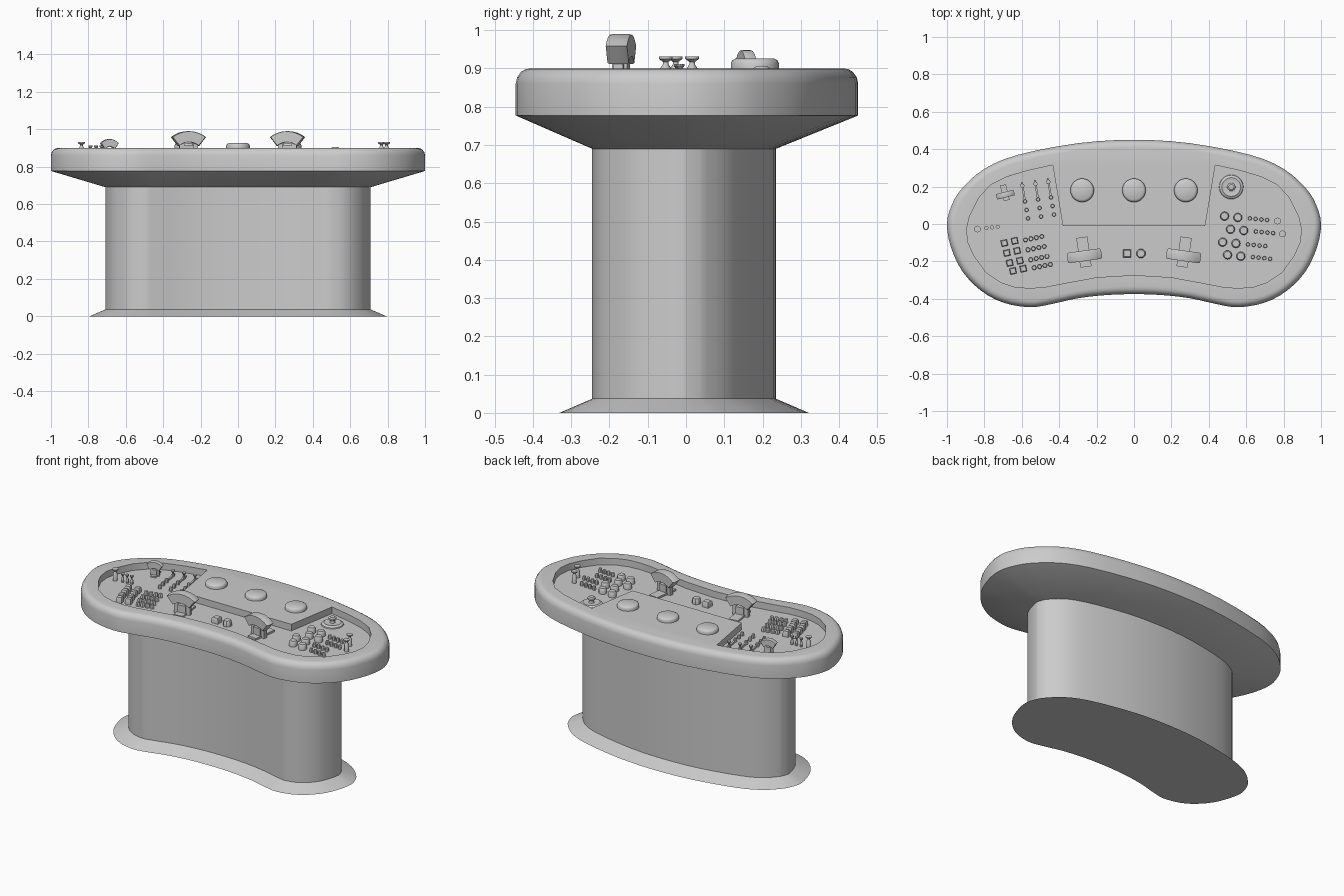
import bpy, bmesh
from math import sin, cos, pi, radians
from mathutils import Vector, Matrix

if "Cube" in bpy.data.objects:
    bpy.data.objects.remove(bpy.data.objects["Cube"])

FLOOR = 0.858


def finish(name, bm, angle=35):
    bmesh.ops.recalc_face_normals(bm, faces=bm.faces)
    me = bpy.data.meshes.new(name)
    bm.to_mesh(me)
    bm.free()
    ob = bpy.data.objects.new(name, me)
    bpy.context.collection.objects.link(ob)
    bpy.ops.object.select_all(action='DESELECT')
    ob.select_set(True)
    bpy.context.view_layer.objects.active = ob
    bpy.ops.object.shade_smooth_by_angle(angle=radians(angle))
    return ob


def mirrored(half):
    pts = [Vector(p) for p in half]
    return pts + [Vector((-p.x, p.y)) for p in reversed(pts) if abs(p.x) > 1e-4]


def spline(pts, n=3):
    out, c = [], len(pts)
    for i in range(c):
        a, b, d, e = (pts[(i + k) % c] for k in (-1, 0, 1, 2))
        for j in range(n):
            t = j / n
            out.append(0.5 * (2 * b + (d - a) * t + (2 * a - 5 * b + 4 * d - e) * t * t
                              + (3 * b - a - 3 * d + e) * t ** 3))
    return out


def inset(pts, dist):
    out = []
    for i, p in enumerate(pts):
        t = (pts[(i + 1) % len(pts)] - pts[i - 1]).normalized()
        out.append(p + Vector((-t.y, t.x)) * dist)
    return out


def loft(bm, rings):
    """Rings of 3D points, joined by quads and capped at both ends."""
    vs = [[bm.verts.new(p) for p in r] for r in rings]
    n = len(vs[0])
    for a, b in zip(vs, vs[1:]):
        for i in range(n):
            bm.faces.new((a[i], a[(i + 1) % n], b[(i + 1) % n], b[i]))
    bm.faces.new(vs[0][::-1])
    bm.faces.new(vs[-1])


def at(pts, z):
    return [(p.x, p.y, z) for p in pts]


def lathe(name, spots, profile, sides=12, rot=0.0):
    """Same turned profile repeated at every spot."""
    bm = bmesh.new()
    for x, y in spots:
        loft(bm, [[(x + r * cos(rot + 2 * pi * i / sides), y + r * sin(rot + 2 * pi * i / sides), z)
                   for i in range(sides)] for r, z in profile])
    return finish(name, bm)


def box(bm, lo, hi):
    (a, b, c), (d, e, f) = lo, hi
    loft(bm, [[(a, b, z), (d, b, z), (d, e, z), (a, e, z)] for z in (c, f)])


# kidney-shaped outlines
rim = spline(mirrored([(0, -.375), (.15, -.38), (.3, -.397), (.45, -.43), (.56, -.445), (.7, -.42),
                       (.82, -.355), (.92, -.25), (.98, -.12), (1, 0), (.975, .1), (.92, .19),
                       (.8, .295), (.62, .37), (.3, .432), (0, .45)]))
column = [Vector((p.x * .885, p.y)) for p in inset(rim, .2)]
column = [Vector((p.x, p.y if p.y < 0 else p.y * .94)) for p in column]
foot = inset(column, -.086)

# table top with rounded rim
bm = bmesh.new()
loft(bm, [at(column, .69), at(rim, .777)] +
     [at(inset(rim, d), z) for d, z in ((0, .86), (.004, .877), (.014, .891), (.026, .898), (.04, .9))])
top = finish("console_top", bm, 40)

# sunken control panel, cut around the raised island
half = [(0, -.273), (.2, -.285), (.4, -.322), (.48, -.338), (.56, -.343), (.64, -.336), (.71, -.313),
        (.79, -.26), (.855, -.17), (.887, -.1), (.895, -.03), (.88, .04), (.83, .14), (.765, .21),
        (.68, .252), (.57, .285), (.435, .315), (.38, -.012)]
panel = mirrored(half)
bm = bmesh.new()
loft(bm, [at(panel, FLOOR), at(panel, 1.0)])
cutter = finish("panel_cutter", bm)
cutter.hide_render = True
bpy.context.view_layer.objects.active = top
mod = top.modifiers.new("recess", 'BOOLEAN')
mod.operation, mod.object, mod.solver = 'DIFFERENCE', cutter, 'EXACT'
bpy.ops.object.modifier_apply(modifier=mod.name)
bpy.data.objects.remove(cutter)
bpy.ops.object.select_all(action='DESELECT')
top.select_set(True)
bpy.ops.object.shade_smooth_by_angle(angle=radians(40))

# pedestal with flared foot
bm = bmesh.new()
loft(bm, [at(foot, 0), at(column, .037), at(column, .69)])
finish("pedestal", bm, 15)

# three large round pads on the island
lathe("island_pads", [(x, .18) for x in (-.277, 0, .277)],
      [(.063, .898), (.063, .913), (.059, .921), (.05, .926)], 32)


# fan-handled levers
def lever(name, x, y, tilt, s):
    bm = bmesh.new()
    cz = .99 - .15
    arc = [radians(38 - 76 * i / 8) for i in range(9)]
    prof = [(.15 * sin(a), cz + .15 * cos(a)) for a in arc]
    prof += [(.09 * sin(a), cz + .09 * cos(a)) for a in reversed(arc)]
    loft(bm, [[(px * k, yy, cz + .12 + (pz - cz - .12) * k) for px, pz in prof]
              for yy, k in ((-.028, .94), (-.021, 1), (.021, 1), (.028, .94))])
    box(bm, (-.03, -.06, FLOOR), (.03, .1, FLOOR + .012))
    for sx in (-.05, .024):
        box(bm, (sx, -.012, FLOOR), (sx + .026, .012, .935))
    box(bm, (-.026, -.02, FLOOR), (.026, .02, .915))
    M = (Matrix.Translation((x, y, FLOOR)) @ Matrix.Rotation(radians(tilt), 4, 'Z')
         @ Matrix.Diagonal((s, s, (s + .15 if s < 1 else 1), 1)) @ Matrix.Translation((0, 0, -FLOOR)))
    bmesh.ops.transform(bm, matrix=M, verts=bm.verts)
    finish(name, bm)


lever("left_lever", -.265, -.17, 8, 1)
lever("right_lever", .265, -.17, -8, 1)
lever("small_lever", -.688, .157, 14, .53)


def cap(r, h):
    return [(r, FLOOR), (r, FLOOR + h * .75), (r * .78, FLOOR + h)]


def row(x, y, n, dx, dy):
    return [(x + dx * i, y + dy * i) for i in range(n)]


# left button bank: square keys and small keys
rows = [(-.693, -.102), (-.68, -.155), (-.665, -.208), (-.647, -.251)]
lathe("square_keys", [p for x, y in rows for p in row(x, y, 2, .055, .012)],
      cap(.024, .034), 4, radians(57))
lathe("left_small_keys", [p for x, y in rows for p in row(x + .113, y + .017, 4, .029, .006)],
      cap(.013, .024), 6)

# right button bank: round buttons and small keys
rows = [(.484, .042), (.516, -.028), (.474, -.097), (.5, -.165)]
lathe("round_buttons", [p for x, y in rows for p in row(x, y, 2, .071, -.007)], cap(.024, .034), 12)
lathe("right_small_keys", [p for x, y in rows for p in row(x + .135, y - .012, 4, .031, -.003)],
      cap(.011, .024), 8)

# centre buttons
lathe("centre_square_button", [(-.037, -.158)], cap(.031, .034), 4, pi / 4)
lathe("centre_round_button", [(.037, -.158)], cap(.026, .034), 8, pi / 8)


# flared knobs on thin stems
def knob(r, z):
    return [(r * .75, FLOOR), (r * .75, z - .03), (r * .4, z - .02), (r * .4, z - .014), (r, z - .006), (r, z)]


lathe("flared_knobs", [(-.837, -.027), (.767, .016), (.794, -.053)], knob(.018, .931), 12)
lathe("small_flared_knobs", row(-.789, -.021, 3, .03, .003), knob(.011, .912), 10)

# sliders: slot, grip and three keys in each column
bm = bmesh.new()
grips, keys = [], []
for x, y in ((-.597, .205), (-.527, .215), (-.458, .226)):
    d = Vector((.17, -.985))
    s, e = Vector((x, y)) - d * .02, Vector((x, y)) + d * .085
    n = Vector((-d.y, d.x)) * .005
    quad = [s - n, e - n, e + n, s + n]
    loft(bm, [at(quad, FLOOR), at(quad, FLOOR + .012)])
    grips.append((x, y))
    keys += [tuple(Vector((x, y)) + d * k) for k in (.085, .132, .178)]
finish("slider_slots", bm)
lathe("slider_grips", grips, knob(.012, .898), 8)
lathe("slider_keys", keys, cap(.011, .022), 8)

# control dial: low collar with central knob
lathe("dial", [(.52, .198)], [(.065, FLOOR), (.063, FLOOR + .006), (.05, FLOOR + .014), (.035, FLOOR + .01),
                              (.016, FLOOR + .012), (.014, .885), (.022, .89), (.022, .9), (.014, .906)], 24)
